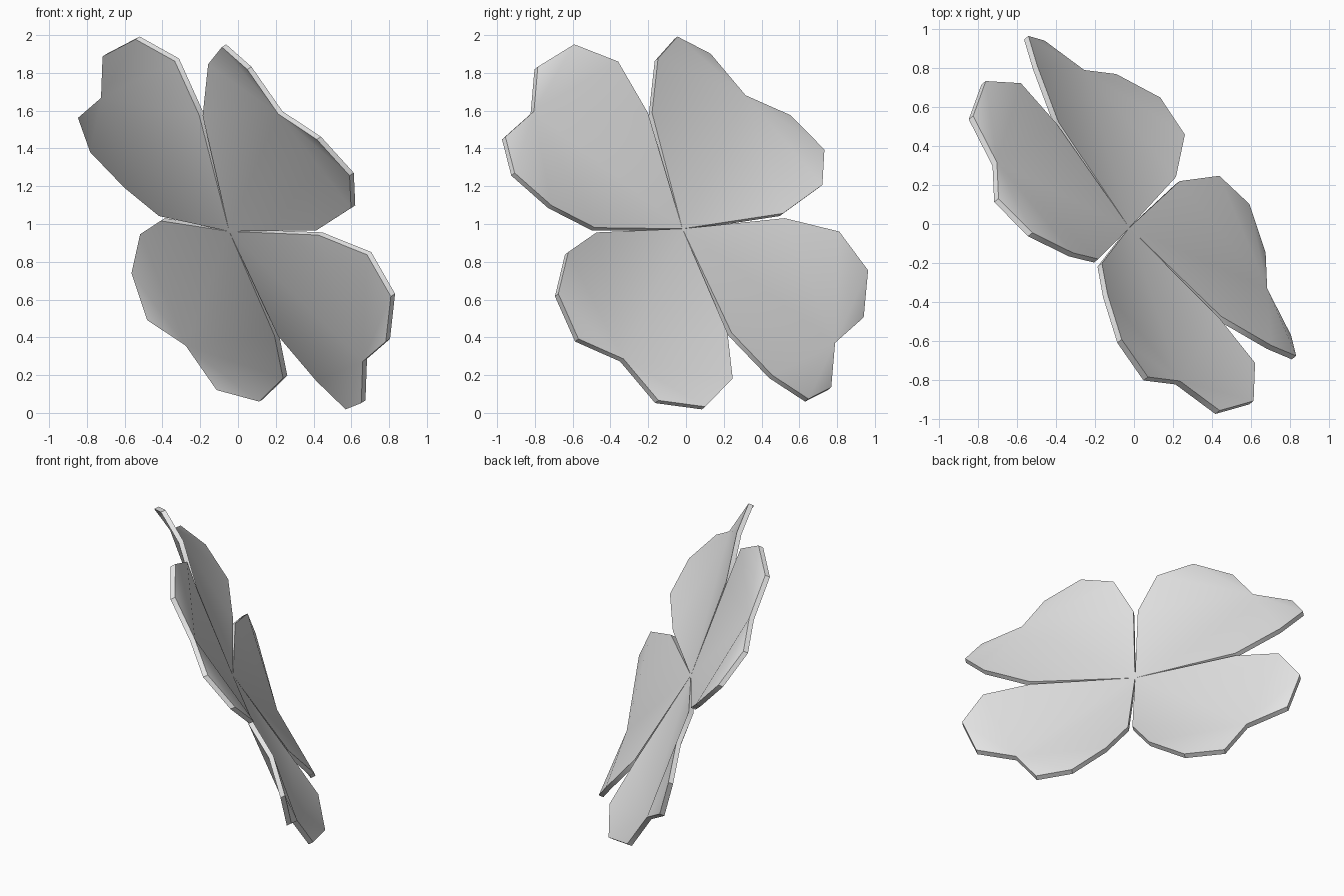
import bpy, bmesh, math
from mathutils import Matrix, Vector

if "Cube" in bpy.data.objects:
    bpy.data.objects.remove(bpy.data.objects["Cube"])

# Tilted frame of the clover: axis is its normal, along points to the first notch
axis = Vector((0.704, 0.556, 0.4415)).normalized()
along = Vector((-0.685, 0.32, 0.69))
along = (along - axis * along.dot(axis)).normalized()
frame = Matrix((along, axis.cross(along), axis)).transposed().to_4x4()
THICK = 0.032

# Half outline of one heart-shaped leaflet: outward, sideways, height
half = [(0.47, 0.45, 0.02), (0.76, 0.565, 0.073), (1.01, 0.505, 0.035), (1.12, 0.275, -0.03)]
base, notch = (0.0, 0.0, -0.05), (1.035, 0.0, -0.03)
outline = [base] + [(r, -s, h) for r, s, h in half] + [notch] + half[::-1]

grey = bpy.data.materials.new("light_grey")
grey.diffuse_color = (0.8, 0.8, 0.8, 1)
grey.use_nodes = True
grey.node_tree.nodes["Principled BSDF"].inputs["Base Color"].default_value = grey.diffuse_color


def leaflet(name, turn):
    """Heart plate folded along its spine, each lobe fanned from the notch."""
    bm = bmesh.new()
    top = [bm.verts.new((r, s, h + THICK / 2)) for r, s, h in outline]
    low = [bm.verts.new((r, s, h - THICK / 2)) for r, s, h in outline]
    n = len(top)
    for k in range(1, n - 1):
        i, j = (5 + k) % n, (6 + k) % n
        bm.faces.new((top[5], top[i], top[j]))
        bm.faces.new((low[5], low[j], low[i]))
    for i in range(n):
        j = (i + 1) % n
        bm.faces.new((low[i], low[j], top[j], top[i]))
    bm.transform(Matrix.Translation((0, 0, 0.99)) @ frame @ Matrix.Rotation(turn, 4, 'Z'))
    mesh = bpy.data.meshes.new(name)
    bm.to_mesh(mesh)
    bm.free()
    mesh.materials.append(grey)
    obj = bpy.data.objects.new(name, mesh)
    bpy.context.collection.objects.link(obj)
    bpy.context.view_layer.objects.active = obj
    obj.select_set(True)
    bpy.ops.object.shade_smooth_by_angle(angle=math.radians(40))
    obj.select_set(False)


# Four leaflets around the centre
for k in range(4):
    leaflet(f"leaflet_{k + 1}", k * math.pi / 2)
